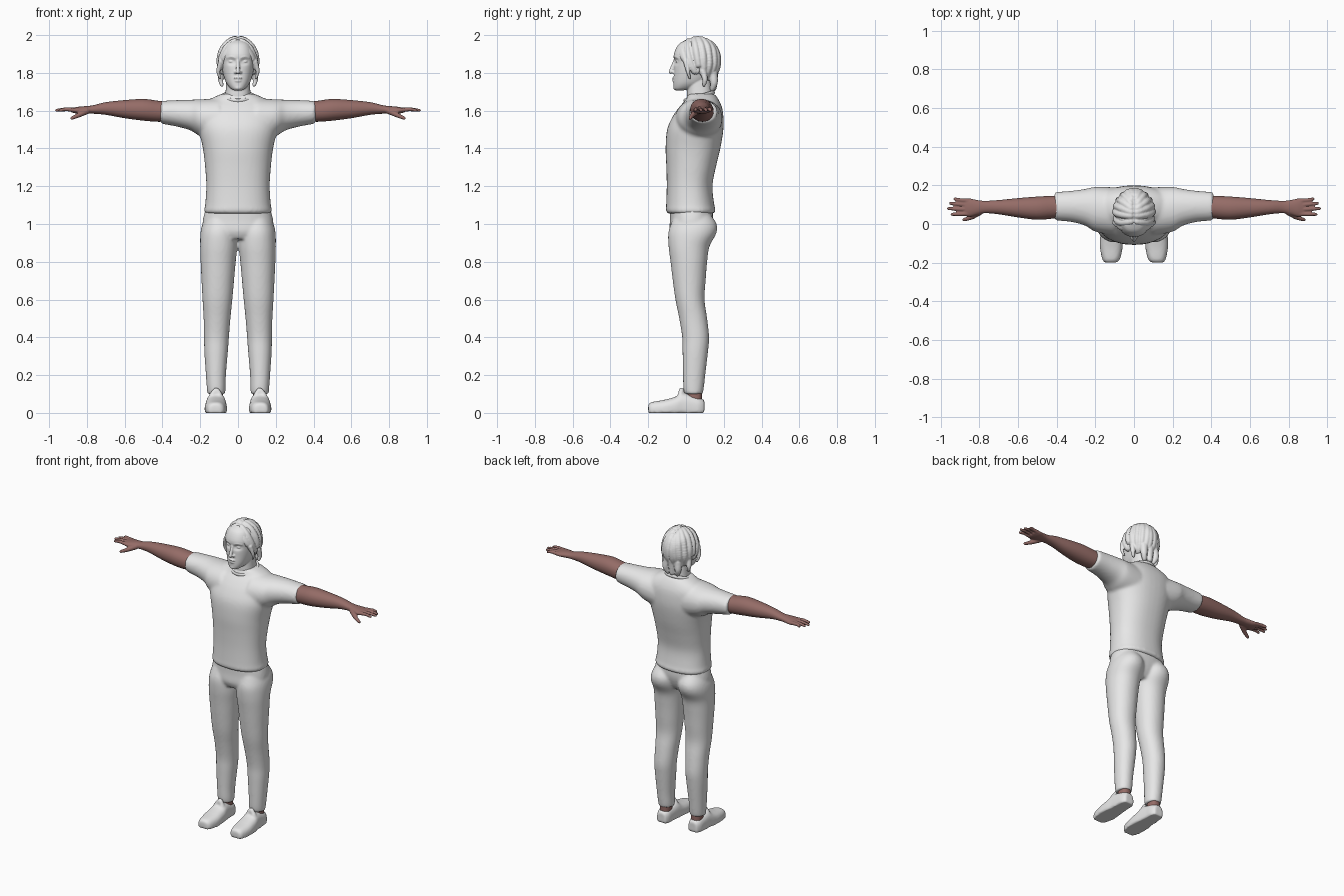
import bpy, bmesh, math
from mathutils import Vector, Matrix

cube = bpy.data.objects.get("Cube")
if cube:
    bpy.data.objects.remove(cube, do_unlink=True)


def material(name, rgb):
    m = bpy.data.materials.new(name)
    m.use_nodes = True
    m.diffuse_color = (*rgb, 1)
    bsdf = m.node_tree.nodes["Principled BSDF"]
    bsdf.inputs["Base Color"].default_value = (*rgb, 1)
    bsdf.inputs["Roughness"].default_value = .7
    return m


PALE = material("pale grey", (.8, .8, .8))
SKIN = material("brown skin", (.30, .15, .135))


def spline(points, steps):
    """Smooth path of tuples through the given tuples."""
    pts = [Vector(p) for p in points]
    out = []
    for i in range(len(pts) - 1):
        a, b, c, d = pts[max(i - 1, 0)], pts[i], pts[i + 1], pts[min(i + 2, len(pts) - 1)]
        for s in range(steps):
            t = s / steps
            m0, m1 = (c - a) / 2, (d - b) / 2
            out.append(b + m0 * t + (3 * (c - b) - 2 * m0 - m1) * t ** 2
                       + (2 * (b - c) + m0 + m1) * t ** 3)
    return out + [pts[-1]]


def loft(bm, rings, axis="z", side=1, power=2.3, n=40):
    """Skin rings of (position, low, high, low, high) along an axis."""
    loops = []
    for t, a0, a1, b0, b1 in spline(rings, 4):
        loop = []
        for k in range(n):
            ang = 2 * math.pi * k / n
            c, s = math.cos(ang), math.sin(ang)
            a = (a0 + a1) / 2 + (a1 - a0) / 2 * math.copysign(abs(c) ** (2 / power), c)
            b = (b0 + b1) / 2 + (b1 - b0) / 2 * math.copysign(abs(s) ** (2 / power), s)
            x, y, z = {"z": (a, b, t), "x": (t, a, b), "y": (a, t, b)}[axis]
            loop.append(bm.verts.new((side * x, y, max(z, 0))))
        loops.append(loop)
    for lo, hi in zip(loops, loops[1:]):
        for k in range(n):
            j = (k + 1) % n
            bm.faces.new((lo[k], lo[j], hi[j], hi[k]))
    bm.faces.new(loops[0])
    bm.faces.new(loops[-1])


def ball(bm, centre, radii, detail=2):
    mat = Matrix.Translation(centre) @ Matrix.Diagonal((*radii, 1))
    return bmesh.ops.create_icosphere(bm, subdivisions=detail, radius=1, matrix=mat)["verts"]


def strand(bm, points, r0, r1, steps=8):
    """Tapered round strand through the points."""
    path = spline(points, steps)
    for i, p in enumerate(path):
        r = r0 + (r1 - r0) * i / (len(path) - 1)
        ball(bm, p, (r, r, r))


def finish(name, bm, mat, voxel, smooth=4):
    """Fuse the overlapping volumes into one smooth surface."""
    bmesh.ops.recalc_face_normals(bm, faces=bm.faces)
    me = bpy.data.meshes.new(name)
    bm.to_mesh(me)
    bm.free()
    me.materials.append(mat)
    ob = bpy.data.objects.new(name, me)
    bpy.context.collection.objects.link(ob)
    rem = ob.modifiers.new("Fuse", "REMESH")
    rem.mode, rem.voxel_size, rem.use_smooth_shade = "VOXEL", voxel, True
    if smooth:
        sm = ob.modifiers.new("Soften", "SMOOTH")
        sm.factor, sm.iterations = .5, smooth
    return ob


def sym(rows):
    """Rows of (z, half width, front, back) to full rings."""
    return [(z, -w, w, f, b) for z, w, f, b in rows]


# shirt: torso and short sleeves
bm = bmesh.new()
loft(bm, sym([(1.055, .175, -.1, .15), (1.075, .18, -.107, .157), (1.1, .174, -.105, .15),
              (1.2, .168, -.102, .14), (1.3, .174, -.104, .158), (1.4, .186, -.108, .182),
              (1.5, .208, -.1, .198), (1.57, .21, -.07, .198), (1.62, .2, -.035, .19),
              (1.66, .15, .0, .172), (1.69, .085, .01, .15)]))
for side in (1, -1):
    loft(bm, [(.1, -.06, .19, 1.43, 1.665), (.2, -.04, .192, 1.465, 1.66),
              (.25, -.01, .182, 1.495, 1.658), (.32, .01, .172, 1.515, 1.656),
              (.4, .018, .166, 1.53, 1.652), (.412, .02, .164, 1.534, 1.65)], "x", side, 2.1)
finish("shirt", bm, PALE, .009, 8)

# shirt collar band
bpy.ops.mesh.primitive_torus_add(major_radius=.08, minor_radius=.008, major_segments=48,
                                 location=(0, .07, 1.675), rotation=(.28, 0, 0))
collar = bpy.context.object
collar.name = "shirt_collar"
collar.scale = (1.03, .98, 1.3)
collar.data.materials.append(PALE)
bpy.ops.object.shade_smooth()

# trousers: hips and two legs
bm = bmesh.new()
loft(bm, sym([(.92, .12, -.07, .1), (.96, .18, -.088, .125), (1.02, .186, -.085, .142),
              (1.09, .168, -.085, .14)]))
for side in (1, -1):
    loft(bm, [(.1, .068, .162, -.008, .088), (.13, .066, .165, -.014, .094),
              (.2, .064, .17, -.016, .102), (.32, .054, .178, -.018, .116),
              (.4, .048, .18, -.02, .122), (.5, .04, .182, -.036, .112),
              (.6, .03, .188, -.056, .098), (.7, .021, .193, -.07, .104),
              (.8, .012, .198, -.082, .112), (.88, .004, .2, -.092, .124),
              (.95, .002, .199, -.094, .16), (1.0, .008, .188, -.08, .162),
              (1.05, .03, .165, -.06, .13)], "z", side, 2.1)
finish("trousers", bm, PALE, .008, 6)

for side, label in ((1, "left"), (-1, "right")):
    # bare arm, palm, fingers and thumb
    bm = bmesh.new()
    loft(bm, [(.36, .035, .148, 1.545, 1.645), (.42, .028, .146, 1.541, 1.652),
              (.5, .022, .142, 1.547, 1.662), (.6, .034, .134, 1.56, 1.656),
              (.7, .05, .124, 1.578, 1.645), (.77, .056, .12, 1.584, 1.628),
              (.81, .048, .124, 1.584, 1.624), (.85, .038, .132, 1.584, 1.62),
              (.88, .042, .13, 1.59, 1.614)], "x", side, 2.1)
    for base, tip, reach in ((.052, .05, .95), (.075, .08, .968), (.098, .107, .958), (.12, .13, .935)):
        strand(bm, [(side * .86, base, 1.603), (side * .91, (base + tip) / 2, 1.607),
                    (side * (reach - .008), tip, 1.602)], .0125, .0085, 7)
    strand(bm, [(side * .8, .062, 1.598), (side * .84, .036, 1.578),
                (side * .88, .022, 1.56)], .018, .009)
    finish(label + "_arm", bm, SKIN, .0045, 2)

    # ankle
    bm = bmesh.new()
    loft(bm, [(.05, .08, .15, .005, .085), (.13, .08, .15, .005, .085)], "z", side)
    finish(label + "_ankle", bm, SKIN, .008, 1)

    # shoe with tongue
    bm = bmesh.new()
    loft(bm, [(-.2, .098, .146, 0, .04), (-.185, .074, .163, -.03, .056),
              (-.12, .059, .176, -.03, .068), (-.06, .06, .174, -.03, .084),
              (-.02, .064, .168, -.03, .104), (.03, .069, .164, -.03, .094),
              (.07, .072, .16, -.03, .082), (.097, .085, .146, -.02, .068)], "y", side, 2.6)
    strand(bm, [(side * .095, -.03, .09), (side * .115, -.024, .12), (side * .14, -.03, .09)], .015, .015)
    finish(label + "_shoe", bm, PALE, .007, 3)

# head: skull with eye sockets
bm = bmesh.new()
loft(bm, sym([(1.708, .022, -.056, -.01), (1.72, .042, -.064, .05), (1.75, .064, -.066, .11),
              (1.8, .08, -.064, .145), (1.85, .087, -.064, .16), (1.9, .088, -.064, .165),
              (1.95, .07, -.04, .15), (1.975, .035, .0, .11)]), n=72)
for v in bm.verts:
    if v.co.y < 0:
        d = math.hypot((abs(v.co.x) - .034) / .022, (v.co.z - 1.86) / .014)
        v.co.y += .014 * math.exp(-d * d)
# neck
loft(bm, sym([(1.62, .085, .01, .15), (1.67, .07, .006, .143), (1.71, .065, .006, .138),
              (1.78, .062, .01, .13)]))
# nose, lips and chin
strand(bm, [(0, -.058, 1.868), (0, -.07, 1.835), (0, -.08, 1.806)], .008, .012)
ball(bm, (0, -.063, 1.772), (.024, .011, .006))
ball(bm, (0, -.062, 1.758), (.02, .011, .007))
ball(bm, (0, -.052, 1.722), (.022, .016, .014))
for side in (1, -1):
    ball(bm, (side * .013, -.066, 1.803), (.009, .011, .008))
    ball(bm, (side * .034, -.042, 1.86), (.017, .013, .008))
    strand(bm, [(side * .014, -.06, 1.88), (side * .036, -.056, 1.886),
                (side * .058, -.042, 1.88)], .006, .004)
    ball(bm, (side * .088, .055, 1.825), (.012, .022, .034))
finish("head", bm, PALE, .004, 2)

# hair: cap cut away above the face, with swept locks from a centre parting
bm = bmesh.new()
centre = Vector((0, .062, 1.865))
size = Vector((.1, .114, .121))
ball(bm, centre, size, 4)
cut = bmesh.ops.bisect_plane(bm, geom=bm.verts[:] + bm.edges[:] + bm.faces[:],
                             plane_co=(0, -.035, 1.94), plane_no=(0, .15, .11), clear_inner=True)
bmesh.ops.holes_fill(bm, edges=[e for e in bm.edges if e.is_boundary], sides=0)


def on_scalp(azimuth, polar, side):
    az, po = math.radians(azimuth), math.radians(polar)
    return Vector((side * math.sin(po) * math.sin(az), -math.sin(po) * math.cos(az), math.cos(po)))


LOCKS = [(8, 50, 50, 84), (10, 42, 66, 104), (20, 28, 80, 118), (45, 14, 92, 100),
         (90, 9, 108, 118), (135, 14, 122, 138), (155, 25, 138, 138),
         (168, 38, 154, 140), (174, 50, 169, 142)]
for side in (1, -1):
    for az0, po0, az1, po1 in LOCKS:
        start, end = on_scalp(az0, po0, side), on_scalp(az1, po1, side)
        path = []
        for i in range(6):
            d = start.lerp(end, i / 5).normalized()
            path.append(centre + Vector((d.x * size.x, d.y * size.y, d.z * size.z)) * .95)
        strand(bm, path, .018, .02, 5)
    # wisps beside the face and at the nape
    strand(bm, [(side * .09, .0, 1.86), (side * .104, .01, 1.81), (side * .095, .02, 1.77)], .016, .006)
    strand(bm, [(side * .085, .09, 1.81), (side * .092, .1, 1.765), (side * .085, .095, 1.735)], .02, .009)
    strand(bm, [(side * .04, .14, 1.8), (side * .045, .148, 1.75), (side * .035, .14, 1.715)], .028, .014)
strand(bm, [(0, .145, 1.8), (0, .145, 1.72)], .028, .018)
finish("hair", bm, PALE, .0045, 2)
